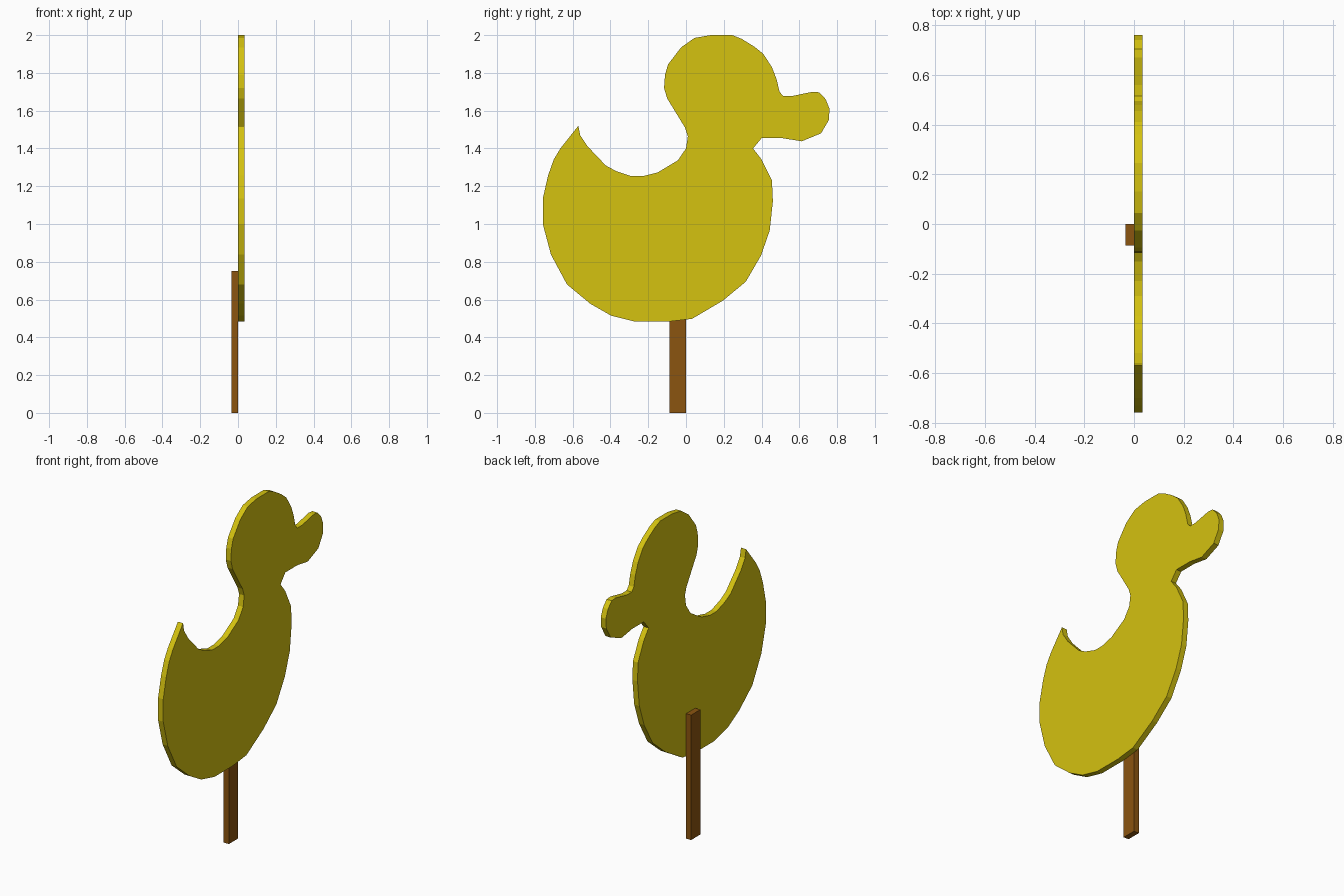
import bpy, bmesh


def material(name, color):
    m = bpy.data.materials.new(name)
    m.diffuse_color = (*color, 1.0)
    return m


def slab(name, profile, x0, x1, mat):
    """Extrude a (y, z) outline along x from x0 to x1."""
    bm = bmesh.new()
    face = bm.faces.new([bm.verts.new((x0, y, z)) for y, z in profile])
    new = bmesh.ops.extrude_face_region(bm, geom=[face])["geom"]
    bmesh.ops.translate(bm, vec=(x1 - x0, 0, 0),
                        verts=[g for g in new if isinstance(g, bmesh.types.BMVert)])
    bmesh.ops.recalc_face_normals(bm, faces=bm.faces)
    mesh = bpy.data.meshes.new(name)
    bm.to_mesh(mesh)
    bm.free()
    mesh.materials.append(mat)
    obj = bpy.data.objects.new(name, mesh)
    bpy.context.collection.objects.link(obj)
    return obj


yellow = material("yellow paint", (0.66, 0.54, 0.005))
brown = material("brown wood", (0.26, 0.09, 0.005))

# Duck outline, split by body region
back = [(-.57, 1.52), (-.56, 1.47), (-.52, 1.41), (-.425, 1.31), (-.37, 1.28),
        (-.29, 1.253), (-.23, 1.253), (-.15, 1.273), (-.043, 1.337), (0, 1.40)]
head = [(.01, 1.465), (-.005, 1.51), (-.06, 1.6), (-.10, 1.665), (-.116, 1.72),
        (-.111, 1.79), (-.095, 1.845), (-.026, 1.935), (.045, 1.985), (.13, 2.0),
        (.245, 2.0), (.295, 1.98), (.36, 1.94), (.41, 1.90), (.455, 1.83),
        (.48, 1.765), (.495, 1.70)]
beak = [(.515, 1.677), (.56, 1.677), (.67, 1.70), (.705, 1.697), (.74, 1.66),
        (.76, 1.61), (.756, 1.55), (.715, 1.48), (.613, 1.438), (.513, 1.454),
        (.40, 1.454)]
belly = [(.355, 1.40), (.40, 1.342), (.455, 1.23), (.46, 1.12), (.443, .965),
         (.397, .833), (.317, .695), (.195, .594), (.032, .498), (-.095, .483),
         (-.27, .483), (-.397, .515), (-.507, .578), (-.63, .68), (-.715, .838),
         (-.758, 1.0), (-.758, 1.135), (-.73, 1.257), (-.70, 1.342), (-.665, 1.40)]
slab("duck_board", back + head + beak + belly, 0.0, 0.034, yellow)

# Stake fixed to the back of the board
slab("stake", [(-.087, 0), (0, 0), (0, .75), (-.087, .75)], -0.034, 0.0, brown)
